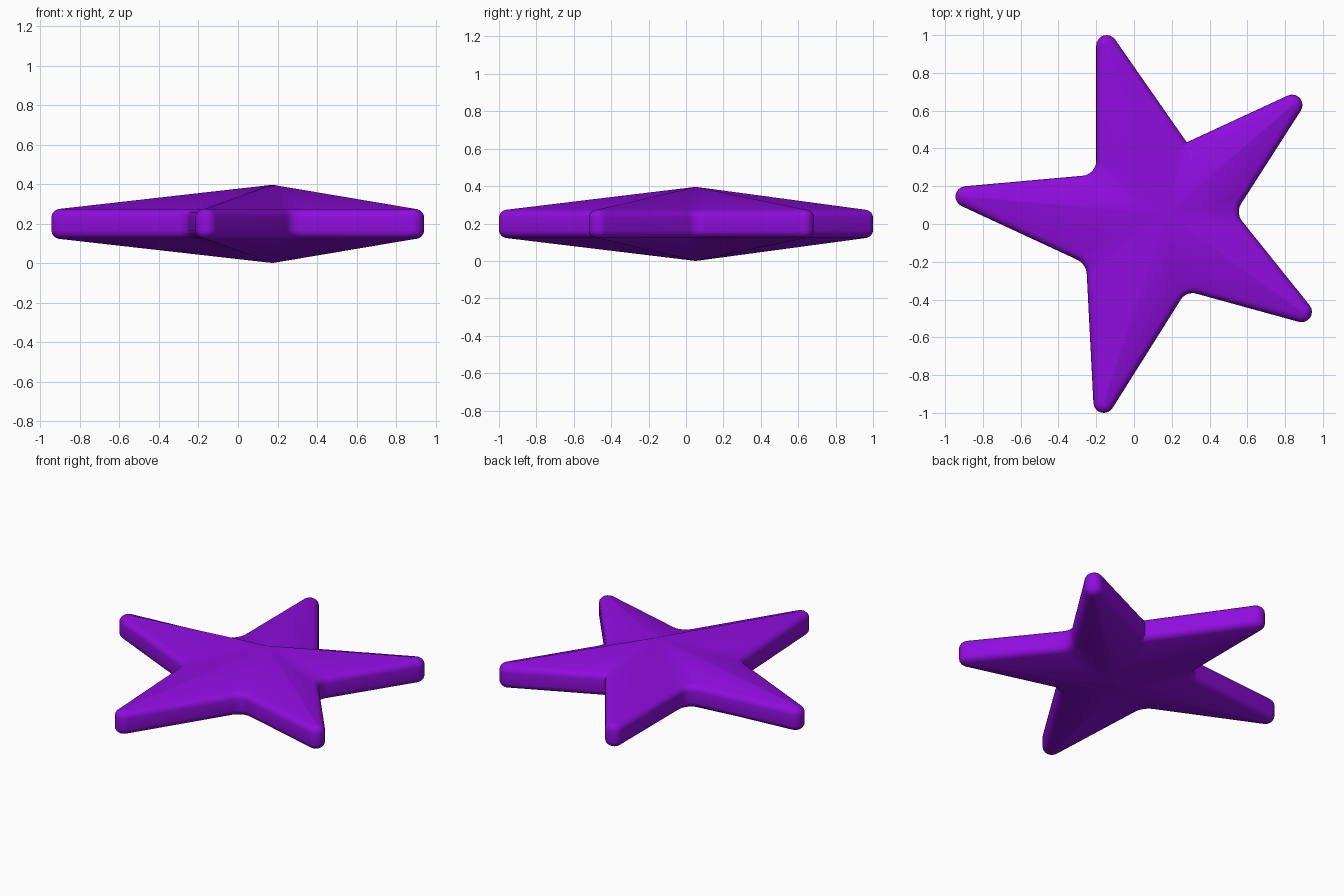
import bpy, bmesh, math
from mathutils import Vector

if "Cube" in bpy.data.objects:
    bpy.data.objects.remove(bpy.data.objects["Cube"])

# Star corners, counter-clockwise: (x, y, signed radius); + rounds a tip, - rounds a valley
corners = [
    (-0.145, 0.945, 0.055), (-0.28, 0.335, -0.08),
    (-0.89, 0.145, 0.055), (-0.34, -0.27, -0.09),
    (-0.16, -0.945, 0.055), (0.31, -0.44, -0.074),
    (0.887, -0.465, 0.055), (0.635, 0.065, -0.08),
    (0.837, 0.63, 0.055), (0.28, 0.435, -0.002),
]
APEX = (0.175, 0.052)
MID, HALF, RIM = 0.198, 0.198, 0.077
ROUND_IN, ROUND_UP, STEPS, ARC = 0.05, 0.042, 5, 8


def tangent_normal(a, b):
    """Outward normal of the line touching two signed circles."""
    d = Vector(b[:2]) - Vector(a[:2])
    k = (a[2] - b[2]) / d.length
    u = d.normalized()
    return k * u + math.sqrt(1 - k * k) * Vector((u.y, -u.x))


# Outline samples as centre, normal, radius so any inset is exact
samples = []
n = len(corners)
for i, c in enumerate(corners):
    n0 = tangent_normal(corners[i - 1], c)
    n1 = tangent_normal(c, corners[(i + 1) % n])
    a0 = math.atan2(n0.y, n0.x)
    turn = math.atan2(n0.x * n1.y - n0.y * n1.x, n0.dot(n1))
    for j in range(ARC + 1):
        a = a0 + turn * j / ARC
        samples.append((Vector(c[:2]), Vector((math.cos(a), math.sin(a))), c[2]))

# Rounded rim section: inset and height, from bottom to top
upper = []
for j in range(STEPS + 1):
    a = math.pi / 2 * j / STEPS
    upper.append((ROUND_IN * (1 - math.cos(a)), RIM - ROUND_UP + ROUND_UP * math.sin(a)))
section = [(d, -h) for d, h in reversed(upper)] + upper

# Rim rings, closed by a pyramid fan above and below
bm = bmesh.new()
rings = []
for inset, h in section:
    ring = []
    for c, nrm, s in samples:
        p = c + nrm * (s - inset)
        ring.append(bm.verts.new((p.x, p.y, MID + h)))
    rings.append(ring)
m = len(samples)
for lo, hi in zip(rings, rings[1:]):
    for i in range(m):
        k = (i + 1) % m
        bm.faces.new((lo[i], lo[k], hi[k], hi[i]))
bottom = bm.verts.new((*APEX, MID - HALF))
top = bm.verts.new((*APEX, MID + HALF))
for i in range(m):
    k = (i + 1) % m
    bm.faces.new((rings[-1][i], rings[-1][k], top))
    bm.faces.new((rings[0][k], rings[0][i], bottom))
bmesh.ops.recalc_face_normals(bm, faces=bm.faces)

mesh = bpy.data.meshes.new("star")
bm.to_mesh(mesh)
bm.free()
star = bpy.data.objects.new("star", mesh)
bpy.context.collection.objects.link(star)

# Purple surface
mat = bpy.data.materials.new("purple")
mat.diffuse_color = (0.27, 0.004, 0.72, 1)
mat.use_nodes = True
mat.node_tree.nodes["Principled BSDF"].inputs["Base Color"].default_value = mat.diffuse_color
mesh.materials.append(mat)

bpy.context.view_layer.objects.active = star
star.select_set(True)
bpy.ops.object.shade_smooth_by_angle(angle=math.radians(35))
